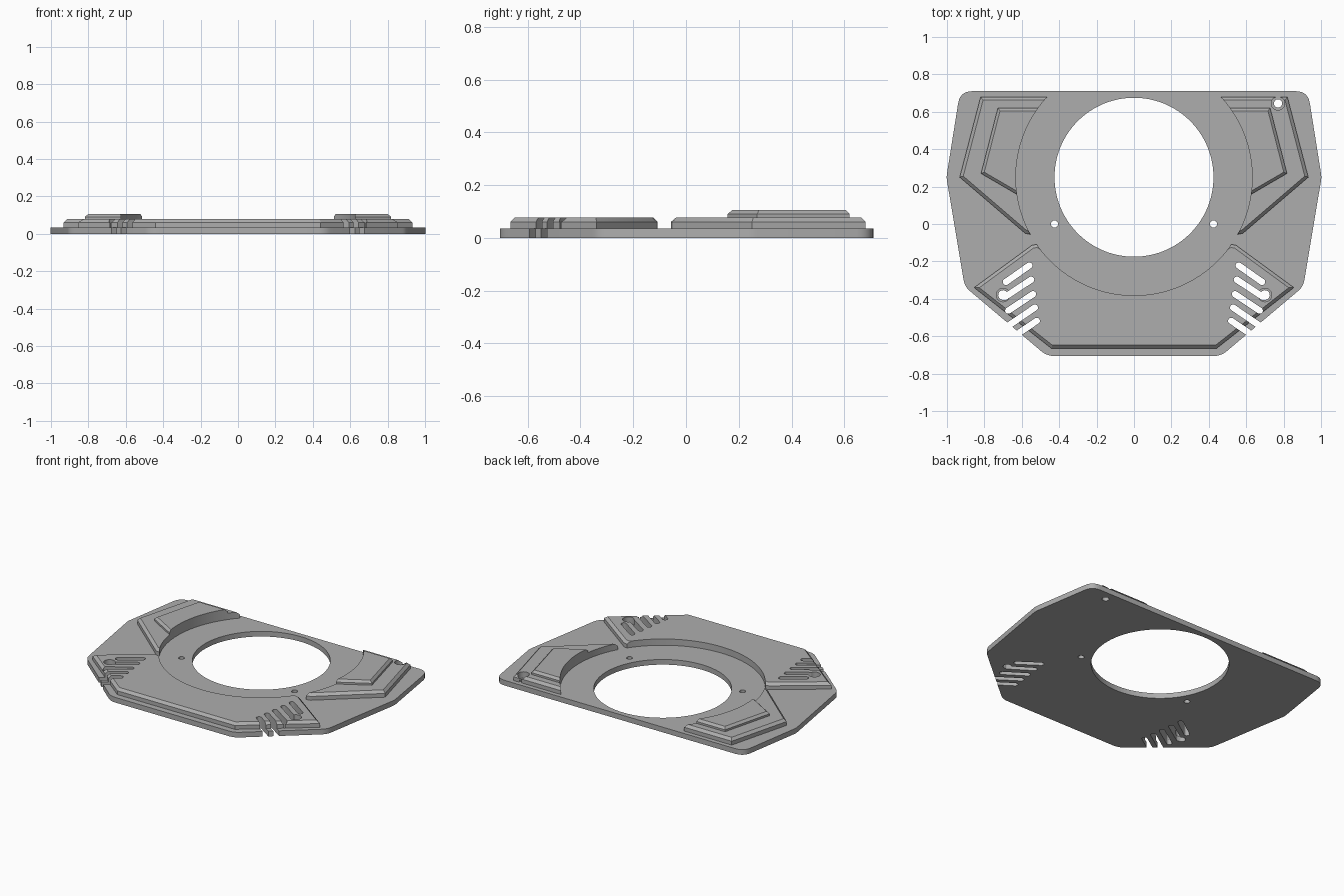
import bpy, bmesh, math
from mathutils import Vector

cube = bpy.data.objects.get("Cube")
if cube:
    bpy.data.objects.remove(cube, do_unlink=True)

grey = bpy.data.materials.new("plain grey")
grey.use_nodes = True
colour = (0.42, 0.42, 0.42, 1)
grey.diffuse_color = colour
grey.node_tree.nodes["Principled BSDF"].inputs["Base Color"].default_value = colour

BASE_TOP, DECK_TOP, TIER_TOP = 0.035, 0.078, 0.106
CENTRE = (0, 0.25)


def signed_area(pts):
    return sum(a.cross(b) for a, b in zip(pts, pts[1:] + pts[:1]))


def inset(pts, d):
    """Move every edge of a counterclockwise outline inward by d."""
    out = []
    for i, p in enumerate(pts):
        e1 = (p - pts[i - 1]).normalized()
        e2 = (pts[(i + 1) % len(pts)] - p).normalized()
        n1, n2 = Vector((-e1.y, e1.x)), Vector((-e2.y, e2.x))
        out.append(p + (n1 + n2) * d / (1 + n1.dot(n2)))
    return out


def fillet(pts, sizes, steps=6):
    """Round each corner, starting the curve at the given distance from it."""
    pts, out = [Vector(p) for p in pts], []
    for i, p in enumerate(pts):
        a = p + (pts[i - 1] - p).normalized() * sizes[i]
        b = p + (pts[(i + 1) % len(pts)] - p).normalized() * sizes[i]
        for k in range(steps + 1):
            t = k / steps
            out.append(a * (1 - t) ** 2 + p * 2 * t * (1 - t) + b * t * t)
    return out


def prism(name, pts, z0, z1, chamfer=0.0):
    """Extrude an outline, optionally with a chamfered upper rim."""
    pts = [Vector(p) for p in pts]
    if signed_area(pts) < 0:
        pts.reverse()
    levels = [(pts, z0), (pts, z1 - chamfer)]
    if chamfer:
        levels.append((inset(pts, chamfer), z1))
    else:
        levels[1] = (pts, z1)
    bm = bmesh.new()
    rings = [[bm.verts.new((p.x, p.y, z)) for p in ring] for ring, z in levels]
    n = len(pts)
    for low, high in zip(rings, rings[1:]):
        for i in range(n):
            j = (i + 1) % n
            bm.faces.new((low[i], low[j], high[j], high[i]))
    bm.faces.new(rings[0][::-1])
    bm.faces.new(rings[-1])
    mesh = bpy.data.meshes.new(name)
    bm.to_mesh(mesh)
    bm.free()
    mesh.materials.append(grey)
    obj = bpy.data.objects.new(name, mesh)
    bpy.context.collection.objects.link(obj)
    return obj


def circle(centre, r, n=24):
    return [(centre[0] + r * math.cos(math.tau * i / n),
             centre[1] + r * math.sin(math.tau * i / n)) for i in range(n)]


def capsule(a, b, r, n=8):
    a, b = Vector(a), Vector(b)
    base = math.atan2(b.y - a.y, b.x - a.x) + math.pi / 2
    out = []
    for end, start in ((a, base), (b, base + math.pi)):
        for i in range(n + 1):
            t = start + math.pi * i / n
            out.append(end + Vector((math.cos(t), math.sin(t))) * r)
    return out


def cut(obj, outlines):
    """Cut outlines right through an object and finish its shading."""
    bpy.ops.object.select_all(action="DESELECT")
    obj.select_set(True)
    bpy.context.view_layer.objects.active = obj
    for outline in outlines:
        cutter = prism("cutter", outline, -0.1, 0.3)
        cutter.hide_render = True
        mod = obj.modifiers.new("cut", "BOOLEAN")
        mod.operation, mod.solver, mod.object = "DIFFERENCE", "EXACT", cutter
        bpy.ops.object.modifier_apply(modifier=mod.name)
        bpy.data.objects.remove(cutter, do_unlink=True)
    bpy.ops.object.shade_smooth_by_angle(angle=math.radians(25))


def flip(pts, side):
    return [(side * p[0], p[1]) for p in pts]


def both(half):
    """Complete a right-hand outline with its mirror image."""
    return half + flip(half[::-1], -1)


# Shared openings: vent slots, screw holes and the round inner wall
slots = []
for side in (-1, 1):
    for a, b in (((0.56, -0.222), (0.685, -0.31)), ((0.55, -0.298), (0.69, -0.39)),
                 ((0.54, -0.375), (0.672, -0.463)), ((0.53, -0.447), (0.74, -0.59)),
                 ((0.52, -0.518), (0.70, -0.64))):
        slots.append(capsule(*flip((a, b), side), 0.017))
front_screws = [(-0.70, -0.38), (0.70, -0.38)]
back_screw = (0.77, 0.645)
inner_wall = circle(CENTRE, 0.632, 128)

# Base plate with the large opening
corners = both([(0.93, 0.71), (1.003, 0.25), (0.905, -0.335), (0.465, -0.706)])
sizes = [0.065, 0.02, 0.035, 0.04]
base = prism("base_plate", fillet(corners, sizes + sizes[::-1]), 0, BASE_TOP)
cut(base, [circle(CENTRE, 0.425, 96)] + slots
    + [circle(c, 0.026) for c in front_screws] + [circle(back_screw, 0.022)]
    + [circle((x, 0), 0.019) for x in (-0.425, 0.425)])

# Raised front deck around the lower half of the opening
deck_half = [(0.46, -0.14), (0.515, -0.108), (0.545, -0.113), (0.855, -0.34), (0.442, -0.665)]
deck = prism("front_deck", both(deck_half), BASE_TOP, DECK_TOP, 0.017)
cut(deck, [inner_wall] + slots + [circle(c, 0.036) for c in front_screws])

# Stepped wings on both sides of the opening
wing = [(0.3, 0.68), (0.82, 0.68), (0.932, 0.25), (0.582, -0.05), (0.55, -0.057), (0.3, 0.1)]
tier = [(0.4, 0.62), (0.728, 0.62), (0.818, 0.27), (0.5, 0.085)]
for side, label in ((1, "left"), (-1, "right")):
    lower = prism(label + "_wing", flip(wing, side), BASE_TOP, DECK_TOP, 0.017)
    cut(lower, [inner_wall] + ([circle(back_screw, 0.036)] if side > 0 else []))
    upper = prism(label + "_wing_step", flip(tier, side), DECK_TOP, TIER_TOP, 0.015)
    cut(upper, [inner_wall])
